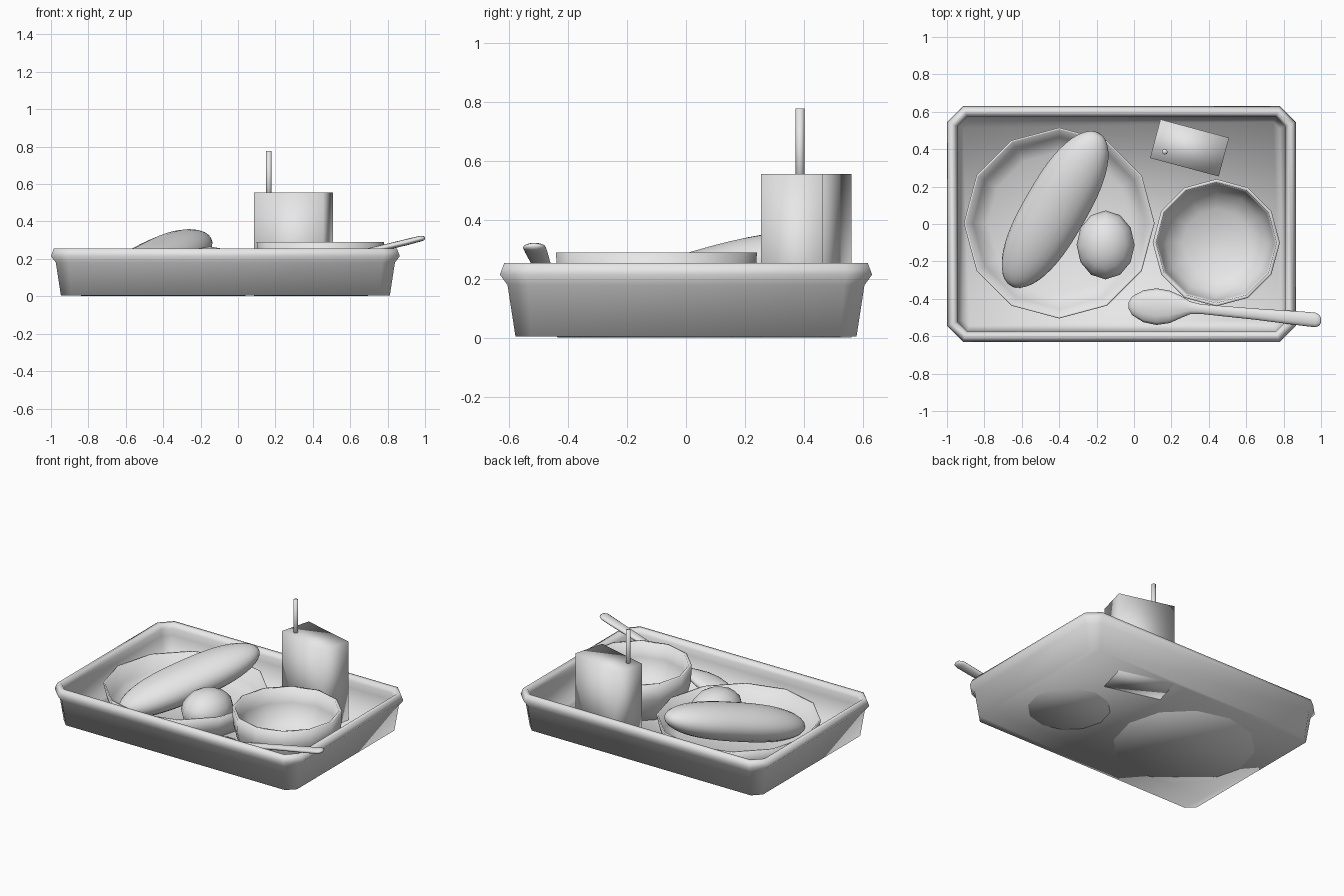
import bpy, bmesh, math
from mathutils import Matrix, Vector

if "Cube" in bpy.data.objects:
    bpy.data.objects.remove(bpy.data.objects["Cube"])

grey = bpy.data.materials.new("light grey")
grey.diffuse_color = (0.8, 0.8, 0.8, 1)
grey.use_nodes = True
grey.node_tree.nodes["Principled BSDF"].inputs["Base Color"].default_value = grey.diffuse_color


def finish(name, bm, matrix=None):
    """Turn a bmesh into a smooth grey object."""
    if matrix:
        bm.transform(matrix)
    bmesh.ops.recalc_face_normals(bm, faces=bm.faces)
    for f in bm.faces:
        f.smooth = True
    me = bpy.data.meshes.new(name)
    bm.to_mesh(me)
    bm.free()
    me.materials.append(grey)
    ob = bpy.data.objects.new(name, me)
    bpy.context.collection.objects.link(ob)
    return ob


def loft(name, rings, matrix=None):
    """Skin a row of point rings and cap both ends."""
    bm = bmesh.new()
    vs = [[bm.verts.new(p) for p in r] for r in rings]
    n = len(vs[0])
    for a, b in zip(vs, vs[1:]):
        for i in range(n):
            j = (i + 1) % n
            bm.faces.new((a[i], a[j], b[j], b[i]))
    bm.faces.new(vs[0])
    bm.faces.new(vs[-1])
    return finish(name, bm, matrix)


def turned(name, profile, centre, sides=12):
    """Dish turned from a (radius, height) profile."""
    rings = [[(centre[0] + r * math.cos(2 * math.pi * i / sides),
               centre[1] + r * math.sin(2 * math.pi * i / sides), z)
              for i in range(sides)] for r, z in profile]
    return loft(name, rings)


def octagon(inset, z):
    """Rectangle with cut corners, for the tray."""
    hx, hy = 0.9325 - inset, 0.63 - inset
    c = 0.085 - 0.586 * inset
    pts = [(hx, hy - c), (hx - c, hy), (c - hx, hy), (-hx, hy - c),
           (-hx, c - hy), (c - hx, -hy), (hx - c, -hy), (hx, c - hy)]
    return [(x - 0.0675, y, z) for x, y in pts]


# Tray with a thick rolled rim
loft("tray", [octagon(d, z) for d, z in [
    (0.053, 0.005), (0.026, 0.18), (0.0, 0.215), (0.015, 0.255),
    (0.04, 0.255), (0.055, 0.225), (0.058, 0.18), (0.085, 0.018)]])

# Plate and bowl
turned("plate", [(0.44, 0.002), (0.485, 0.08), (0.51, 0.185), (0.5, 0.185),
                 (0.46, 0.09), (0.38, 0.045), (0.02, 0.03)], (-0.40, 0.005))
turned("bowl", [(0.255, 0.002), (0.31, 0.08), (0.335, 0.18), (0.34, 0.29),
                (0.322, 0.29), (0.312, 0.19), (0.27, 0.1), (0.18, 0.045),
                (0.02, 0.03)], (0.44, -0.10))

# Bread roll: rounded capsule leaning on the back of the plate
rings = []
for k in range(1, 24):
    t = math.pi * k / 24
    x = -0.485 * math.cos(t)
    r = (1 - abs(x / 0.485) ** 2.6) ** 0.5
    rings.append([(x, 0.168 * r * math.cos(a), 0.115 * r * math.sin(a))
                  for a in (2 * math.pi * i / 20 for i in range(20))])
loft("bread_roll", rings, Matrix.Translation((-0.422, 0.078, 0.19))
     @ Matrix.Rotation(math.radians(60), 4, 'Z')
     @ Matrix.Rotation(math.radians(-14), 4, 'Y'))

# Round side item on the plate
bm = bmesh.new()
bmesh.ops.create_uvsphere(bm, u_segments=12, v_segments=8, radius=1)
finish("round_fruit", bm, Matrix.Translation((-0.152, -0.112, 0.138))
       @ Matrix.Diagonal((0.155, 0.184, 0.128, 1)))

# Drink carton and straw
bm = bmesh.new()
bmesh.ops.create_cube(bm, size=1)
finish("drink_carton", bm, Matrix.Translation((0.297, 0.407, 0.2785))
       @ Matrix.Rotation(math.radians(-15), 4, 'Z')
       @ Matrix.Diagonal((0.38, 0.214, 0.553, 1)))
bm = bmesh.new()
bmesh.ops.create_cone(bm, cap_ends=True, segments=8, radius1=0.015,
                      radius2=0.015, depth=0.3)
finish("straw", bm, Matrix.Translation((0.165, 0.386, 0.627)))

# Spoon: sections of (x, centre y, height, half width, half thickness)
sections = [(-0.03, -0.435, 0.085, 0.015, 0.008),
            (-0.01, -0.437, 0.085, 0.05, 0.02),
            (0.05, -0.44, 0.09, 0.085, 0.032),
            (0.12, -0.442, 0.102, 0.098, 0.036),
            (0.19, -0.443, 0.12, 0.087, 0.032),
            (0.25, -0.443, 0.135, 0.06, 0.024),
            (0.30, -0.448, 0.145, 0.034, 0.017),
            (0.36, -0.455, 0.16, 0.026, 0.015),
            (0.65, -0.482, 0.23, 0.03, 0.016),
            (0.90, -0.506, 0.289, 0.038, 0.017),
            (0.97, -0.513, 0.307, 0.039, 0.016),
            (0.992, -0.515, 0.31, 0.028, 0.012),
            (1.0, -0.515, 0.311, 0.012, 0.005)]
loft("spoon", [[(x, y + w * math.cos(a), z + h * math.sin(a))
                for a in (2 * math.pi * i / 12 for i in range(12))]
               for x, y, z, w, h in sections])
